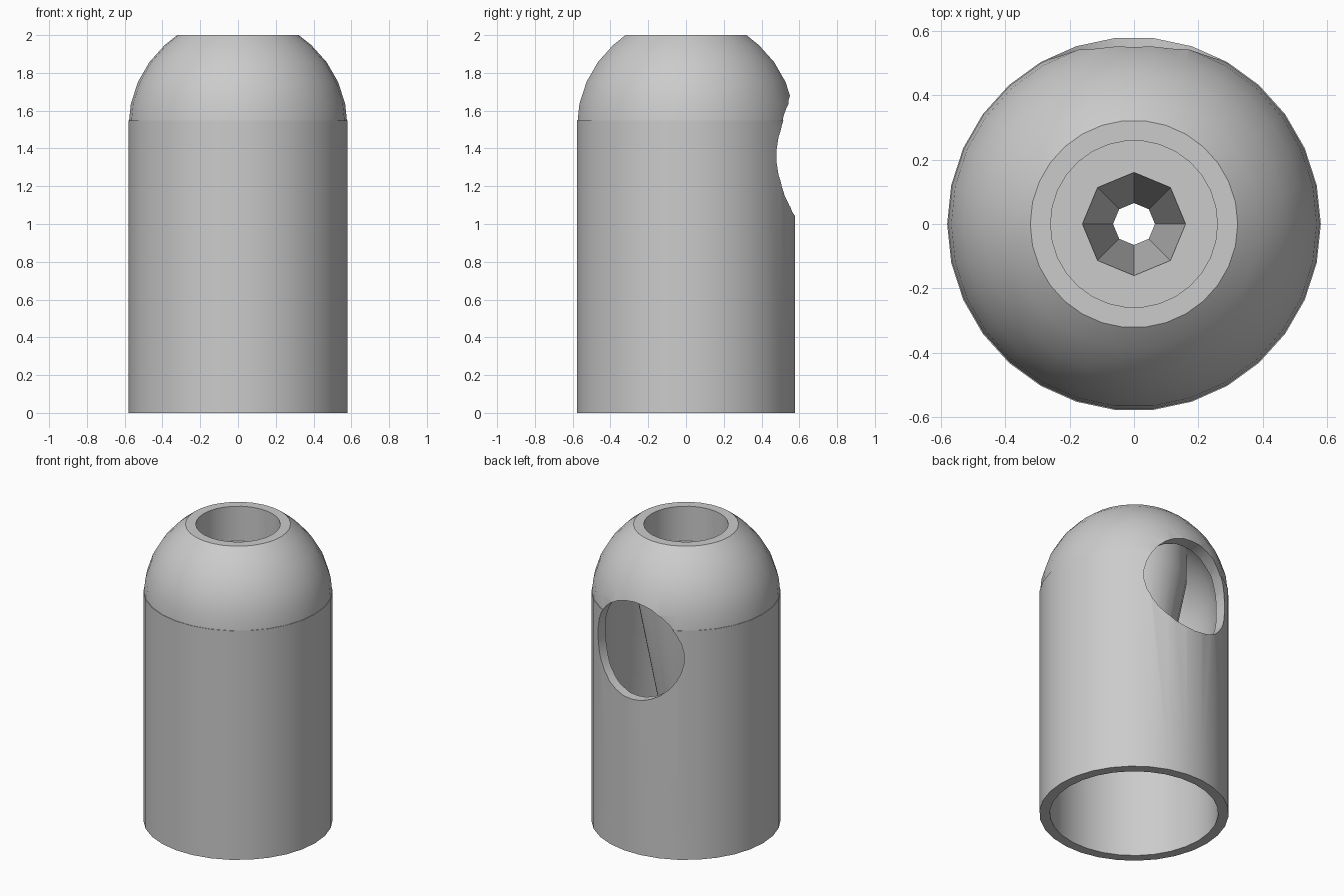
import bpy, bmesh, math
from mathutils import Matrix, Vector

cube = bpy.data.objects.get("Cube")
if cube:
    bpy.data.objects.remove(cube, do_unlink=True)

SIDES = 30
OUTER, INNER = 0.58, 0.516        # shell radii
CUP_OUT, CUP_IN = 0.323, 0.259    # top cup radii
FLOOR = 1.765                     # cup floor height
TIP = 0.6                         # lower end of the funnel


def new_object(name, bm):
    bmesh.ops.recalc_face_normals(bm, faces=bm.faces)
    mesh = bpy.data.meshes.new(name)
    bm.to_mesh(mesh)
    bm.free()
    obj = bpy.data.objects.new(name, mesh)
    bpy.context.collection.objects.link(obj)
    return obj


def dome(radius, centre, lats):
    """Rings of a low-poly dome as (radius, height) points."""
    return [(radius * math.cos(math.radians(a)), centre + radius * math.sin(math.radians(a)))
            for a in lats]


def revolve(name, profile):
    bm = bmesh.new()
    verts = [bm.verts.new((r, 0, z)) for r, z in profile]
    edges = [bm.edges.new(pair) for pair in zip(verts, verts[1:])]
    bmesh.ops.spin(bm, geom=verts + edges, cent=(0, 0, 0), axis=(0, 0, 1),
                   angle=math.tau, steps=SIDES, use_duplicate=False)
    bmesh.ops.remove_doubles(bm, verts=bm.verts, dist=0.0005)
    return new_object(name, bm)


def cone_cutter(name, sides, r_low, r_high, depth, matrix):
    bm = bmesh.new()
    bmesh.ops.create_cone(bm, cap_ends=True, segments=sides, radius1=r_low,
                          radius2=r_high, depth=depth, matrix=matrix)
    obj = new_object(name, bm)
    obj.hide_render = True
    return obj


def cut(target, cutter):
    mod = target.modifiers.new("cut", 'BOOLEAN')
    mod.operation = 'DIFFERENCE'
    mod.solver = 'EXACT'
    mod.object = cutter
    bpy.context.view_layer.objects.active = target
    bpy.ops.object.modifier_apply(modifier=mod.name)
    bpy.data.objects.remove(cutter, do_unlink=True)


# Shell: outer wall, dome, top cup, hanging funnel and hollow inside
profile = [(0, FLOOR), (CUP_IN, FLOOR), (CUP_IN, 2), (0.322, 2)]
profile += dome(OUTER, 1.516, (48, 36, 24, 12))
profile += [(0.5766, 1.548), (OUTER, 1.548), (OUTER, 0), (INNER, 0)]
profile += dome(INNER, 1.47, (0, 12, 24, 36, 48))
profile += [(CUP_OUT, 1.87), (CUP_OUT, 1.635), (0.129, TIP), (0, TIP)]
housing = revolve("domed_housing", profile)

# Tapered eight-sided hole through the funnel
slope = (0.16 - 0.065) / (FLOOR - TIP)
margin = 0.05
low, high = TIP - margin, FLOOR + margin
cut(housing, cone_cutter("funnel_hole", 8, 0.065 - slope * margin, 0.16 + slope * margin,
                         high - low, Matrix.Translation((0, 0, (low + high) / 2))))

# Round opening in the back wall
across = Matrix.Translation((0, 0.54, 1.36)) @ Matrix.Rotation(math.pi / 2, 4, 'X')
cut(housing, cone_cutter("back_opening", SIDES, 0.323, 0.323, 0.38, across))

# Plain grey
grey = bpy.data.materials.new("light_grey")
grey.use_nodes = True
colour = (0.6, 0.6, 0.6, 1)
grey.diffuse_color = colour
grey.node_tree.nodes["Principled BSDF"].inputs["Base Color"].default_value = colour
housing.data.materials.clear()
housing.data.materials.append(grey)

bpy.ops.object.select_all(action='DESELECT')
housing.select_set(True)
bpy.context.view_layer.objects.active = housing
bpy.ops.object.shade_smooth_by_angle(angle=math.radians(25))
